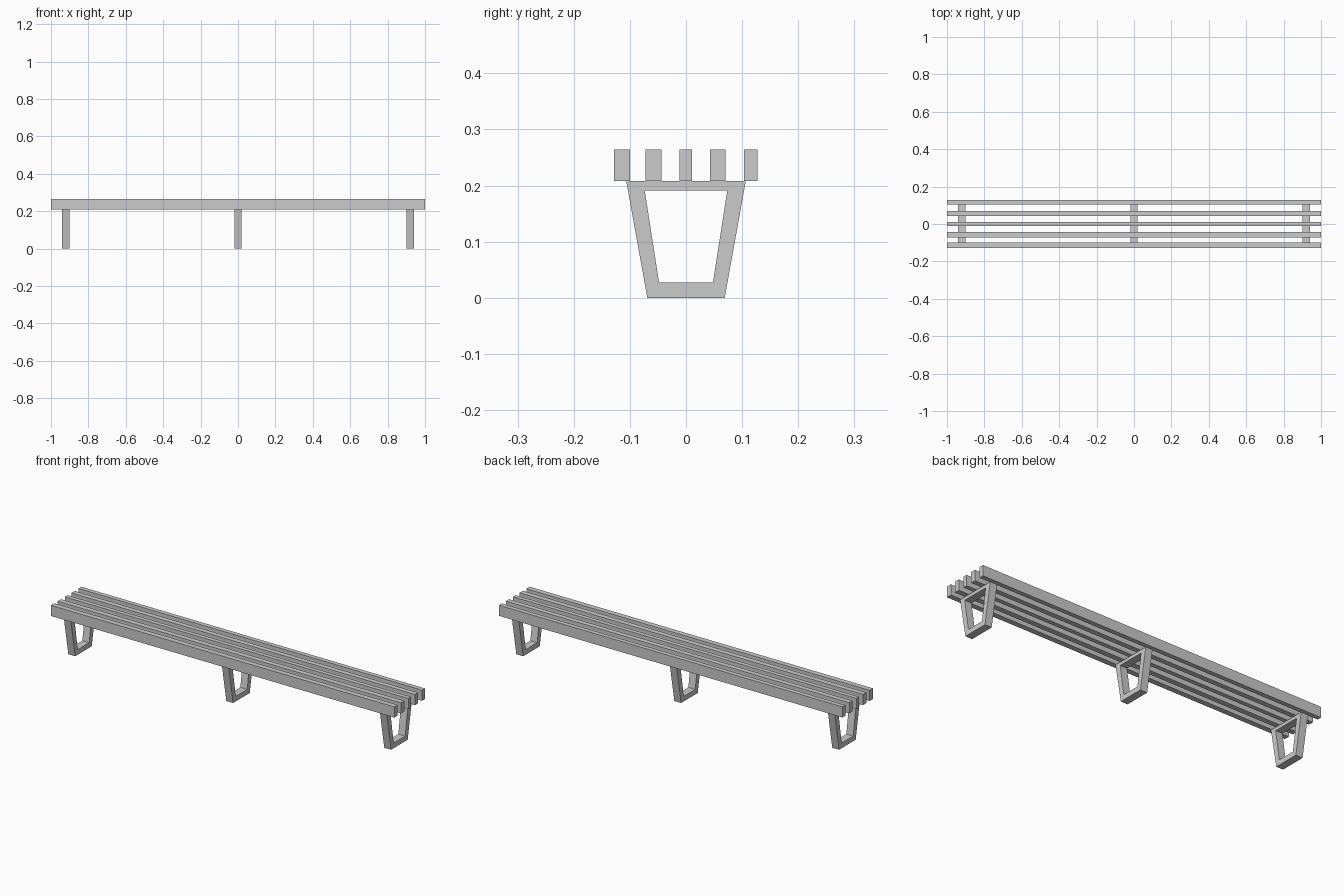
import bpy, bmesh

if "Cube" in bpy.data.objects:
    bpy.data.objects.remove(bpy.data.objects["Cube"])

TOP, BOTTOM = 0.264, 0.208


def new_object(name, bm):
    bmesh.ops.recalc_face_normals(bm, faces=bm.faces)
    mesh = bpy.data.meshes.new(name)
    bm.to_mesh(mesh)
    bm.free()
    obj = bpy.data.objects.new(name, mesh)
    bpy.context.collection.objects.link(obj)
    return obj


def slat(name, y0, y1):
    bm = bmesh.new()
    bmesh.ops.create_cube(bm, size=1)
    bmesh.ops.scale(bm, vec=(2, y1 - y0, TOP - BOTTOM), verts=bm.verts)
    bmesh.ops.translate(bm, vec=(0, (y0 + y1) / 2, (TOP + BOTTOM) / 2), verts=bm.verts)
    return new_object(name, bm)


def leg_frame(name, x, depth=0.04):
    # Tapered ring profile, extruded along x
    outer = [(-0.069, 0), (0.069, 0), (0.1065, BOTTOM), (-0.1065, BOTTOM)]
    inner = [(-0.048, 0.027), (0.048, 0.027), (0.0735, 0.191), (-0.0735, 0.191)]
    bm = bmesh.new()
    o = [bm.verts.new((x - depth / 2, y, z)) for y, z in outer]
    i = [bm.verts.new((x - depth / 2, y, z)) for y, z in inner]
    faces = [bm.faces.new((o[k], o[(k + 1) % 4], i[(k + 1) % 4], i[k])) for k in range(4)]
    ext = bmesh.ops.extrude_face_region(bm, geom=faces, use_keep_orig=True)
    moved = [g for g in ext["geom"] if isinstance(g, bmesh.types.BMVert)]
    bmesh.ops.translate(bm, vec=(depth, 0, 0), verts=moved)
    return new_object(name, bm)


# Seat slats, front to back
slats = [(-0.128, -0.100), (-0.072, -0.044), (-0.012, 0.011), (0.043, 0.070), (0.103, 0.127)]
for n, (y0, y1) in enumerate(slats, 1):
    slat(f"seat_slat_{n}", y0, y1)

# Three trapezoid leg frames
for side, x in (("left", -0.92), ("middle", 0), ("right", 0.92)):
    leg_frame(f"{side}_leg_frame", x)
